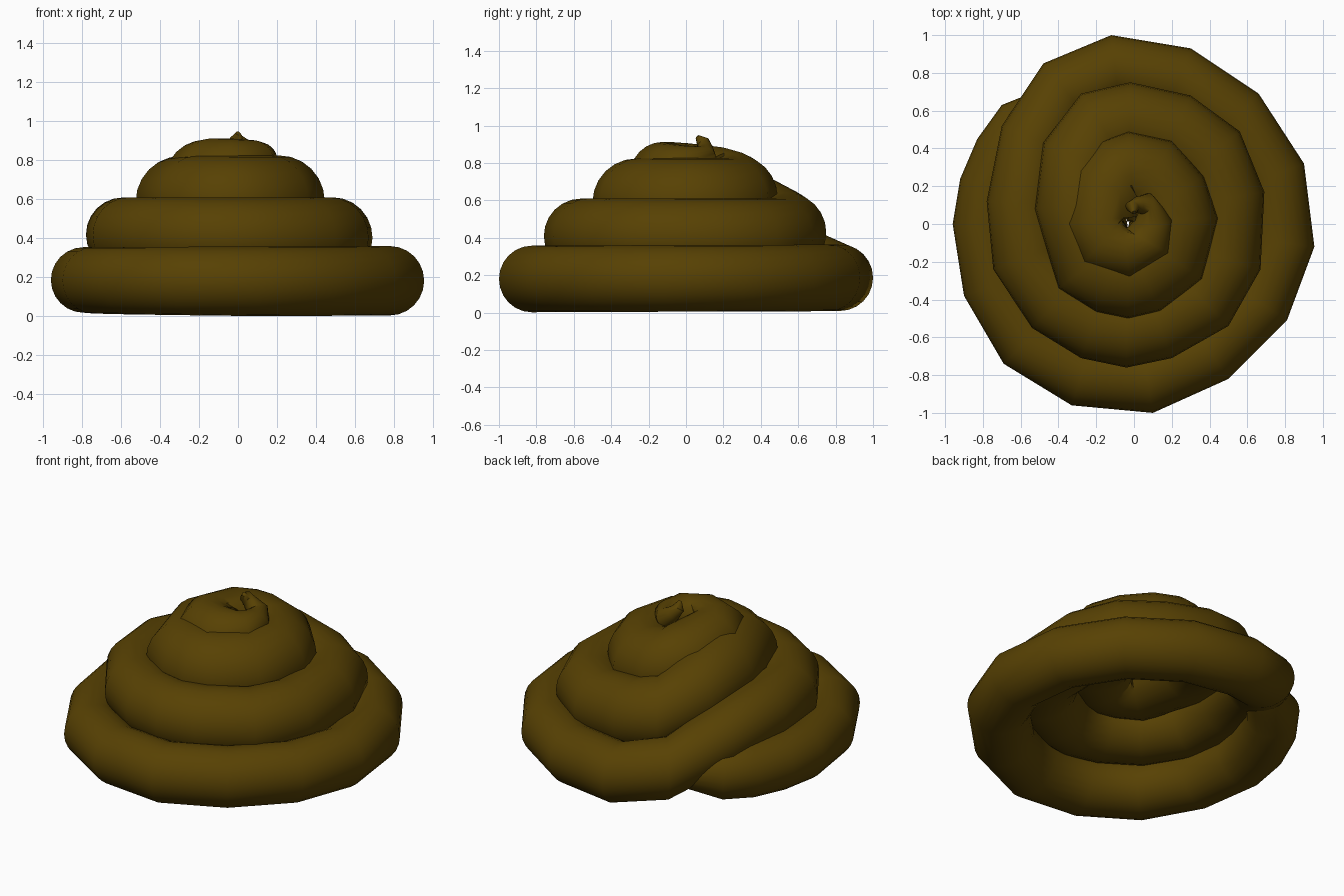
import bpy, bmesh
from math import cos, sin, tau
from mathutils import Vector

if "Cube" in bpy.data.objects:
    bpy.data.objects.remove(bpy.data.objects["Cube"])

# Outer edge of the coil in plan, from the bottom start up to the top
outer = [(-.45, .73), (-.70, .63), (-.83, .45), (-.92, .24), (-.96, 0), (-.90, -.38),
         (-.69, -.74), (-.33, -.96), (.10, -1.0), (.50, -.82), (.81, -.51), (.955, -.12),
         (.90, .32), (.66, .69), (.30, .93), (-.12, 1.0), (-.48, .85), (-.70, .52),
         (-.78, .12), (-.745, -.24), (-.54, -.55), (-.28, -.71), (-.04, -.76), (.20, -.71),
         (.50, -.54), (.67, -.24), (.69, .17), (.56, .49), (.30, .68), (-.02, .75),
         (-.28, .69), (-.48, .43), (-.525, .08), (-.40, -.34), (-.20, -.465), (-.03, -.50),
         (.14, -.46), (.36, -.29), (.445, .03), (.37, .25), (.20, .44), (-.03, .49),
         (-.17, .44), (-.31, .30), (-.375, 0), (-.28, -.22), (-.02, -.30), (.19, -.16),
         (.20, .04), (.09, .16)]

# Key points: index, height, radius; the tube swells towards the upper turns
keys = [(0, .22, .10), (1, .20, .155), (2, .19, .165), (4, .187, .168), (8, .18, .178),
        (15, .187, .178), (16, .24, .18), (17, .37, .185), (18, .42, .19), (24, .405, .205),
        (28, .402, .21), (30, .455, .215), (31, .55, .222), (32, .588, .235), (40, .592, .235),
        (42, .64, .222), (44, .70, .205), (45, .715, .197), (46, .735, .178), (47, .77, .135),
        (48, .80, .10), (49, .84, .06)]
SIDES = 24


def at(i):
    for a, b in zip(keys, keys[1:]):
        if a[0] <= i <= b[0]:
            t = (i - a[0]) / (b[0] - a[0])
            return [p + (q - p) * t for p, q in zip(a[1:], b[1:])]


def tangent(pts, i):
    dirs = [(pts[k + 1] - pts[k]).normalized() for k in (i - 1, i) if 0 <= k < len(pts) - 1]
    return sum(dirs, Vector((0, 0, 0))).normalized()


# Section frames: pull the outer edge inward by the tube radius
edge = [Vector((x, y, 0)) for x, y in outer]
UP = Vector((0, 0, 1))
path = []
for i, p in enumerate(edge):
    z, r = at(i)
    n = tangent(edge, i).cross(UP) if i < 48 else p.normalized()
    path.append((p - n * r + UP * z, r, n))
# Small curled tip
for c, r in [((.02, .10, .875), .045), ((-.01, .09, .912), .036), ((0, .06, .94), .012)]:
    path.append((Vector(c), r, None))

# Tapered coil: section rings bridged along the centre line
bm = bmesh.new()
centres = [c for c, r, n in path]
rings = []
for i, (c, r, n) in enumerate(path):
    up = UP
    if i >= 48:
        t = tangent(centres, i)
        n = t.cross(UP).normalized()
        up = n.cross(t)
    rings.append([bm.verts.new(c + n * (cos(tau * k / SIDES) * r) + up * (sin(tau * k / SIDES) * r))
                  for k in range(SIDES)])
for r0, r1 in zip(rings, rings[1:]):
    for k in range(SIDES):
        j = (k + 1) % SIDES
        bm.faces.new((r0[k], r0[j], r1[j], r1[k]))
bm.faces.new(rings[0])
bm.faces.new(rings[-1])
bmesh.ops.recalc_face_normals(bm, faces=bm.faces)
mesh = bpy.data.meshes.new("coil")
bm.to_mesh(mesh)
bm.free()
coil = bpy.data.objects.new("coil", mesh)
bpy.context.collection.objects.link(coil)
bpy.context.view_layer.objects.active = coil
coil.select_set(True)
bpy.ops.object.shade_smooth_by_angle(angle=0.9)

# Brown finish
mat = bpy.data.materials.new("brown")
mat.diffuse_color = (.096, .053, .001, 1)
mat.use_nodes = True
mat.node_tree.nodes["Principled BSDF"].inputs["Base Color"].default_value = mat.diffuse_color
mesh.materials.append(mat)
